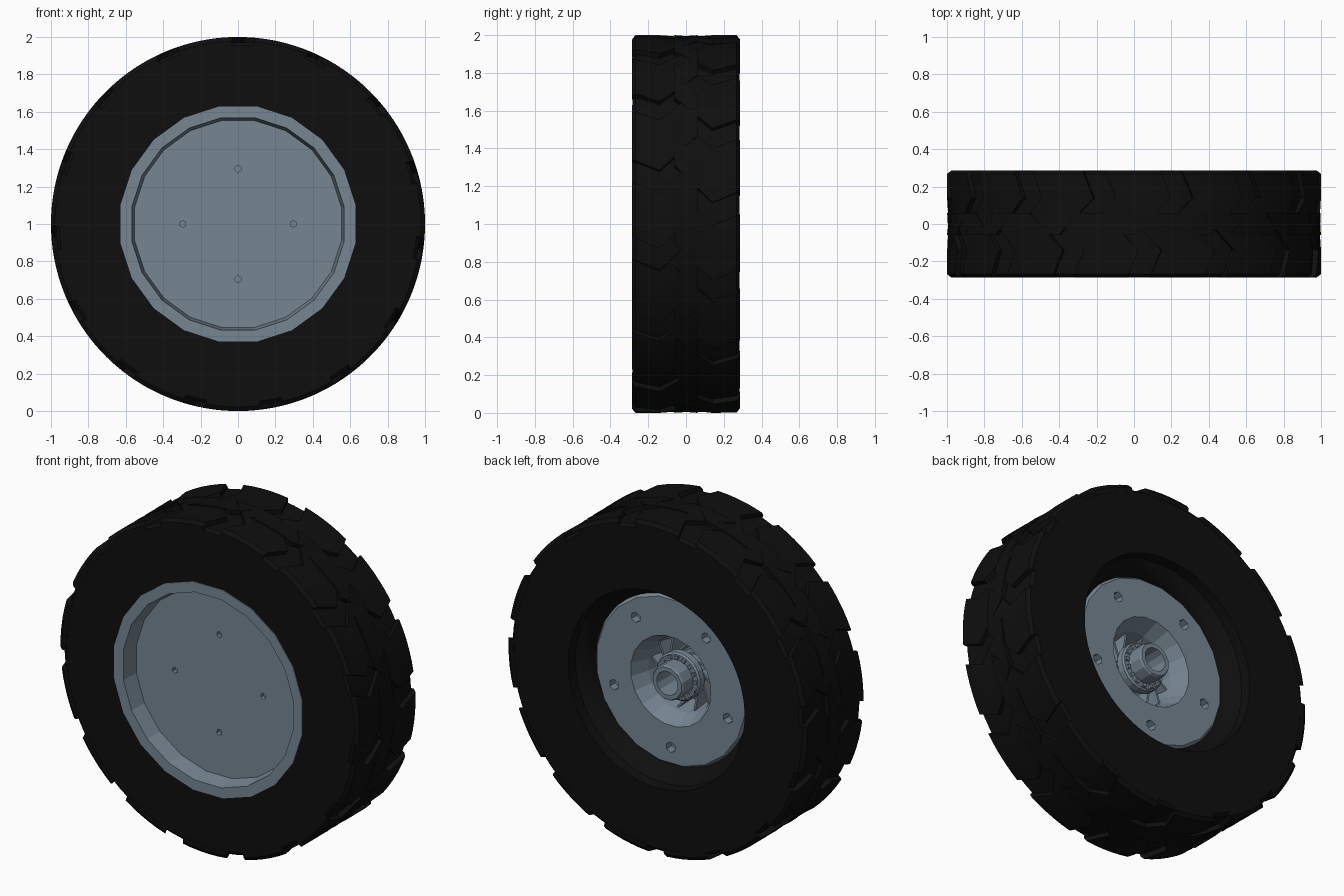
import bpy, bmesh, math
from mathutils import Matrix, Vector

if "Cube" in bpy.data.objects:
    bpy.data.objects.remove(bpy.data.objects["Cube"])


def material(name, rgb):
    m = bpy.data.materials.new(name)
    m.diffuse_color = (*rgb, 1)
    m.use_nodes = True
    m.node_tree.nodes["Principled BSDF"].inputs["Base Color"].default_value = m.diffuse_color
    return m


RUBBER = material("black rubber", (0.0045, 0.0045, 0.0045))
STEEL = material("slate steel", (0.18, 0.237, 0.29))


def polar(r, a, y):
    """Point on the wheel: radius, angle from +x towards +z, axle position."""
    return Vector((r * math.cos(a), y, 1 + r * math.sin(a)))


def finish(name, bm, mat, smooth=False):
    bmesh.ops.remove_doubles(bm, verts=bm.verts, dist=1e-5)
    bmesh.ops.recalc_face_normals(bm, faces=bm.faces)
    me = bpy.data.meshes.new(name)
    bm.to_mesh(me)
    bm.free()
    me.materials.append(mat)
    ob = bpy.data.objects.new(name, me)
    bpy.context.collection.objects.link(ob)
    if smooth:
        bpy.ops.object.select_all(action='DESELECT')
        ob.select_set(True)
        bpy.context.view_layer.objects.active = ob
        bpy.ops.object.shade_smooth_by_angle(angle=math.radians(30))
    return ob


def lathe(name, profile, n, mat, closed=True, smooth=False):
    """Spin an (r, y) profile around the axle; flats face straight up."""
    bm = bmesh.new()
    rings = [[bm.verts.new(polar(r, math.pi / 2 + (i + .5) * math.tau / n, y))
              for r, y in profile] for i in range(n)]
    m = len(profile)
    for i in range(n):
        a, b = rings[i], rings[(i + 1) % n]
        for j in range(m if closed else m - 1):
            k = (j + 1) % m
            quad = [a[j], a[k], b[k], b[j]]
            if profile[j][0] == 0:
                quad = [a[j], a[k], b[k]]
            elif profile[k][0] == 0:
                quad = [a[j], a[k], b[j]]
            bm.faces.new(quad)
    return finish(name, bm, mat, smooth)


def drill(target, holes):
    """Cut hexagonal blind holes (angle, ring radius, hole radius, y, depth)."""
    bm = bmesh.new()
    for a, ring, r, y, depth in holes:
        place = Matrix.Translation(polar(ring, a, y)) @ Matrix.Rotation(math.pi / 2, 4, 'X')
        bmesh.ops.create_cone(bm, cap_ends=True, segments=6, radius1=r, radius2=r,
                              depth=2 * depth, matrix=place)
    cutter = finish("hole_cutter", bm, STEEL)
    mod = target.modifiers.new("holes", 'BOOLEAN')
    mod.operation, mod.solver, mod.object = 'DIFFERENCE', 'EXACT', cutter
    bpy.context.view_layer.objects.active = target
    bpy.ops.object.modifier_apply(modifier=mod.name)
    bpy.data.objects.remove(cutter)


# Tyre carcass with a deep opening at the back
lathe("tyre", [(.625, -.28), (.955, -.283), (.972, -.268), (.972, .268), (.955, .283),
               (.59, .283), (.585, .22), (.545, .19), (.51, .13), (.50, -.10), (.62, -.2)],
      80, RUBBER, smooth=True)


# Hooked tread lugs, mirrored and staggered on the two shoulders
def tread(name, side, phase):
    bm = bmesh.new()
    path = [(.285, 0, .978), (.268, -.4, 1.0), (.14, -3.5, 1.0), (-.06, 8, 1.0)]
    width, steps = 17, 5
    for lug in range(15):
        top, low = [], []
        for y, bend, r in path:
            angles = [math.radians(phase + lug * 24 + bend + width * s / steps)
                      for s in range(steps + 1)]
            top.append([bm.verts.new(polar(r, a, side * y)) for a in angles])
            low.append([bm.verts.new(polar(.95, a, side * y)) for a in angles])
        rows = len(path)
        for p in range(rows - 1):
            for s in range(steps):
                for g in (top, low):
                    bm.faces.new([g[p][s], g[p][s + 1], g[p + 1][s + 1], g[p + 1][s]])
            for s in (0, steps):
                bm.faces.new([top[p][s], top[p + 1][s], low[p + 1][s], low[p][s]])
        for p in (0, rows - 1):
            for s in range(steps):
                bm.faces.new([top[p][s], top[p][s + 1], low[p][s + 1], low[p][s]])
    finish(name, bm, RUBBER, smooth=True)


tread("tread_back", 1, 10)
tread("tread_front", -1, 20)

# Rim: dished front cover, drum, rear plate and hub well
rim = lathe("rim", [(0, -.18), (.56, -.18), (.575, -.285), (.637, -.285), (.637, -.22),
                    (.52, -.12), (.52, .12), (.50, .145), (.27, .145), (.225, .04),
                    (.205, -.1), (0, -.1)], 20, STEEL, closed=False)
drill(rim, [(i * math.pi / 2, .295, .018, -.18, .025) for i in range(4)]
      + [(-math.pi / 2 + i * math.tau / 5, .40, .032, .145, .05) for i in range(5)])

# Hub shaft with a bore, and its bearing collar
lathe("hub_shaft", [(.07, -.09), (.105, -.105), (.105, .17), (.098, .18), (.072, .18)],
      12, STEEL)
lathe("bearing_collar", [(.10, .03), (.145, .03), (.145, .07), (.135, .08), (.10, .08)],
      20, STEEL)


def blocks(name, count, ring, size, y, twist):
    """Ring of small boxes around the axle."""
    bm = bmesh.new()
    for i in range(count):
        a = i * math.tau / count
        place = (Matrix.Translation(polar(ring, a, y)) @ Matrix.Rotation(-a - twist, 4, 'Y')
                 @ Matrix.Diagonal((*size, 1)))
        bmesh.ops.create_cube(bm, size=1, matrix=place)
    return finish(name, bm, STEEL)


# Bearing teeth and swirled cooling fins in the well
blocks("bearing_teeth", 16, .122, (.02, .02, .02), .085, 0)
blocks("hub_fins", 12, .165, (.13, .12, .012), -.04, math.radians(40))
